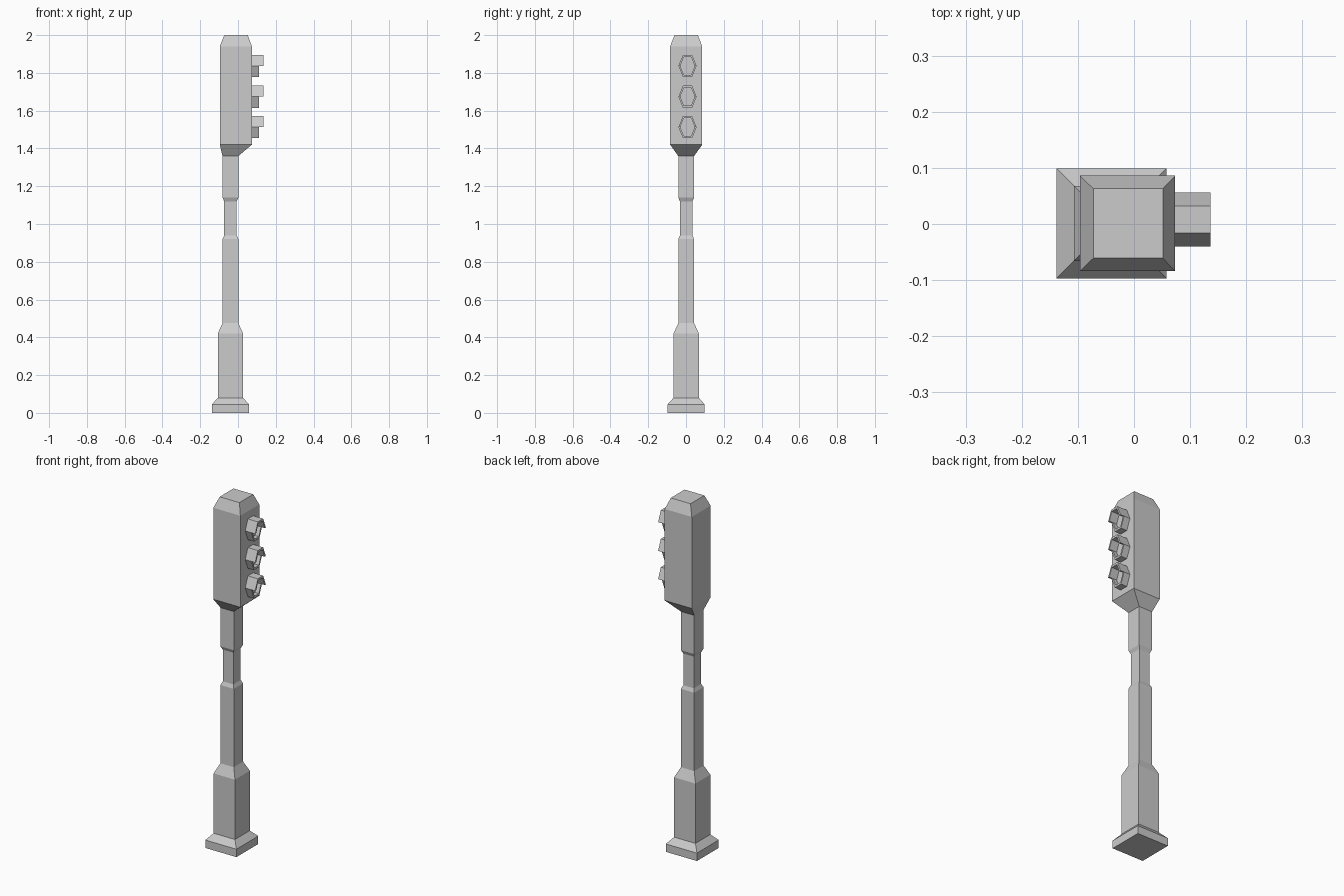
import bpy, math

if "Cube" in bpy.data.objects:
    bpy.data.objects.remove(bpy.data.objects["Cube"])


def make_object(name, verts, faces):
    mesh = bpy.data.meshes.new(name)
    mesh.from_pydata(verts, [], faces)
    mesh.update()
    obj = bpy.data.objects.new(name, mesh)
    bpy.context.collection.objects.link(obj)
    return obj


def square_loft(name, sections):
    """Stack square sections given as (z, centre x, half width)."""
    verts, faces = [], []
    for z, cx, h in sections:
        verts += [(cx + sx * h, 0.001 + sy * h, z)
                  for sx, sy in ((-1, -1), (1, -1), (1, 1), (-1, 1))]
    for i in range(len(sections) - 1):
        for k in range(4):
            a, b = 4 * i + k, 4 * i + (k + 1) % 4
            faces.append((a, b, b + 4, a + 4))
    n = len(verts)
    faces += [(3, 2, 1, 0), (n - 4, n - 3, n - 2, n - 1)]
    return make_object(name, verts, faces)


def hex_point(k, scale, zc):
    a = math.radians(60 * k)
    return (0.008 + 0.048 * scale * math.cos(a),
            zc + 0.059 * scale * math.sin(a) / math.sin(math.pi / 3))


def half_ring(name, zc, first, x0, x1):
    """Half of a hollow hexagonal tube pointing along +x."""
    outer = [hex_point(first + k, 1.0, zc) for k in range(4)]
    inner = [hex_point(first + k, 0.8, zc) for k in range(4)]
    pts = outer + inner
    verts = [(x, y, z) for x in (x0, x1) for y, z in pts]
    faces = []
    for k in range(3):
        faces += [(k, k + 1, k + 9, k + 8),             # outside
                  (k + 5, k + 4, k + 12, k + 13),       # inside
                  (k + 8, k + 9, k + 13, k + 12),       # front rim
                  (k + 1, k, k + 4, k + 5)]             # back rim
    faces += [(4, 0, 8, 12), (3, 7, 15, 11)]            # split ends
    return make_object(name, verts, faces)


def lens(name, zc, x):
    pts = [(x, *hex_point(k, 0.81, zc)) for k in range(6)]
    return make_object(name, pts, [tuple(range(6))])


# Square post with plinth, pedestal and narrowed waist
PX = -0.04
square_loft("post", [(z, PX, h) for z, h in (
    (0, 0.098), (0.045, 0.098), (0.08, 0.067), (0.42, 0.067),
    (0.475, 0.042), (0.92, 0.042), (0.94, 0.033), (1.12, 0.033),
    (1.14, 0.042), (1.36, 0.042))])

# Signal housing
square_loft("signal_head", [(1.36, PX, 0.042), (1.42, -0.0115, 0.085),
                            (1.94, -0.0115, 0.085), (2.0, -0.0105, 0.062)])

# Three lamps: long hood above, short rim below, recessed lens
for i, zc in enumerate((1.837, 1.674, 1.513)):
    half_ring(f"lamp_hood_{i}", zc, 0, 0.07, 0.136)
    half_ring(f"lamp_rim_{i}", zc, 3, 0.07, 0.112)
    lens(f"lamp_lens_{i}", zc, 0.088)
